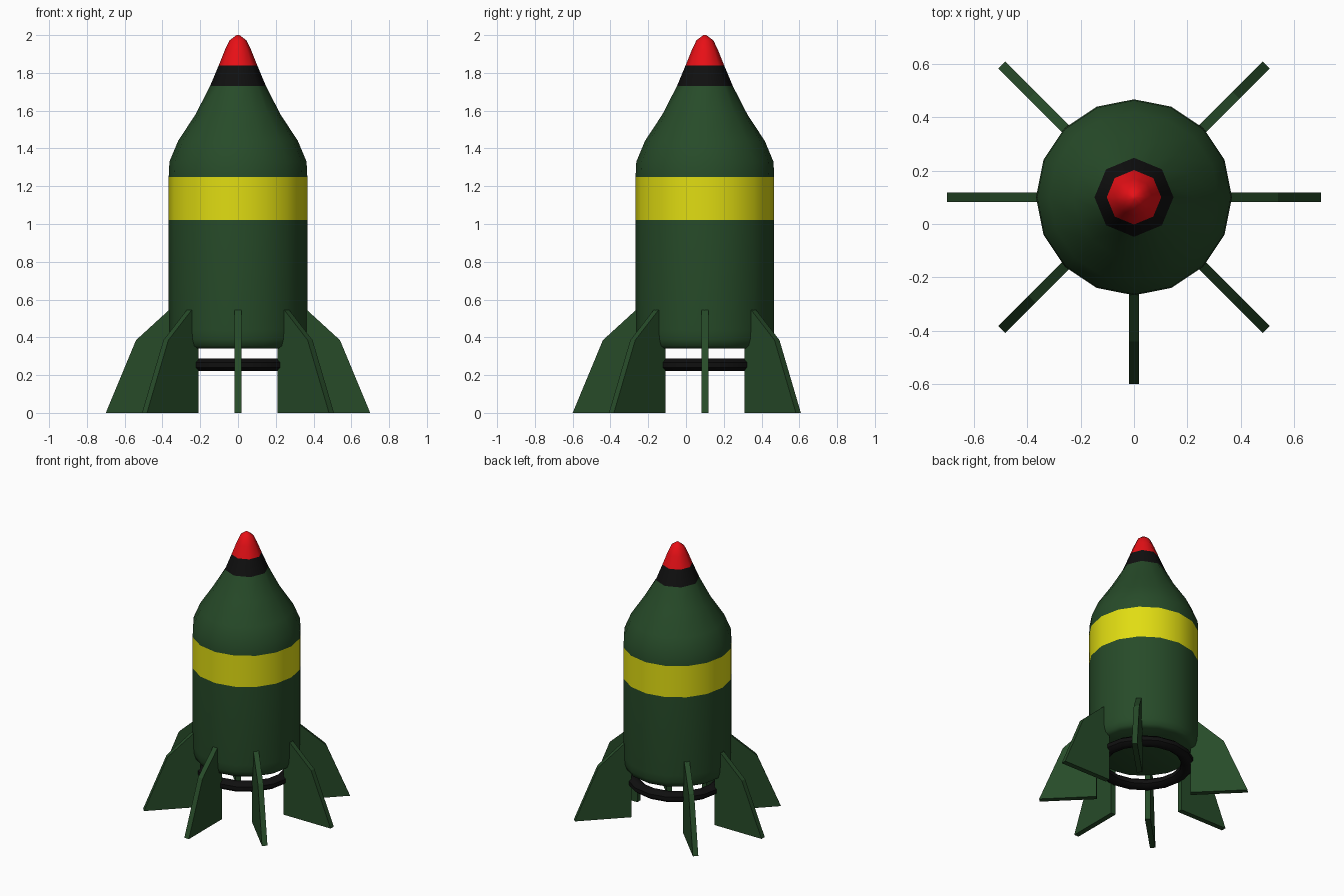
import bpy, bmesh, math
from mathutils import Matrix

if "Cube" in bpy.data.objects:
    bpy.data.objects.remove(bpy.data.objects["Cube"])

CY = 0.1      # body axis sits slightly behind the origin (no rear fin)
SEG = 16


def material(name, rgb):
    m = bpy.data.materials.new(name)
    m.diffuse_color = (*rgb, 1)
    m.use_nodes = True
    m.node_tree.nodes["Principled BSDF"].inputs["Base Color"].default_value = m.diffuse_color
    return m


GREEN = material("dark_green", (0.02, 0.07, 0.022))
YELLOW = material("yellow", (0.75, 0.72, 0.006))
RED = material("red", (0.8, 0.005, 0.008))
BLACK = material("black", (0.005, 0.005, 0.005))


def finish(name, bm, mat, smooth=None):
    bmesh.ops.recalc_face_normals(bm, faces=bm.faces[:])
    me = bpy.data.meshes.new(name)
    bm.to_mesh(me)
    bm.free()
    me.materials.append(mat)
    ob = bpy.data.objects.new(name, me)
    bpy.context.collection.objects.link(ob)
    if smooth:
        bpy.ops.object.select_all(action='DESELECT')
        ob.select_set(True)
        bpy.context.view_layer.objects.active = ob
        bpy.ops.object.shade_smooth_by_angle(angle=math.radians(smooth))
    return ob


def lathe(name, profile, mat, octagon_above=9, cap_start=False, cap_end=False,
          closed=False, smooth=40):
    """Spin (radius, z) points; rings above a height become eight-sided."""
    bm = bmesh.new()
    rings = []
    for r, z in profile:
        ring = []
        for i in range(SEG):
            a = 2 * math.pi * i / SEG
            k = math.cos(math.pi / 8) if z > octagon_above and i % 2 else 1
            ring.append(bm.verts.new((r * k * math.cos(a), CY + r * k * math.sin(a), z)))
        rings.append(ring)
    pairs = list(zip(rings, rings[1:]))
    if closed:
        pairs.append((rings[-1], rings[0]))
    for lo, hi in pairs:
        for i in range(SEG):
            j = (i + 1) % SEG
            bm.faces.new((lo[i], lo[j], hi[j], hi[i]))
    if cap_start:
        bm.faces.new(rings[0])
    if cap_end:
        bm.faces.new(rings[-1])
    return finish(name, bm, mat, smooth)


# Hull sections, bottom to top
lathe("lower_body", [(0.325, 0.34), (0.35, 0.355), (0.362, 0.39), (0.367, 0.44), (0.367, 1.02)],
      GREEN, cap_start=True)
lathe("yellow_band", [(0.367, 1.02), (0.367, 1.25)], YELLOW)
lathe("shoulder", [(0.367, 1.25), (0.363, 1.33), (0.317, 1.44), (0.225, 1.58), (0.148, 1.73)],
      GREEN, octagon_above=1.6)
lathe("nose_collar", [(0.148, 1.73), (0.102, 1.84)], BLACK, octagon_above=1.6, smooth=50)
lathe("nose_tip", [(0.102, 1.84), (0.07, 1.92), (0.045, 1.972), (0.008, 2.0)],
      RED, octagon_above=1.6, cap_end=True, smooth=50)

# Floating ring under the hull
lathe("exhaust_ring", [(0.295 + 0.045 * math.cos(a), 0.254 + 0.036 * math.sin(a))
                       for a in (math.radians(22.5 + 45 * i) for i in range(8))],
      BLACK, closed=True, smooth=50)

# Seven fins, none at the rear
FIN = [(0.315, 0), (0.70, 0), (0.54, 0.385), (0.365, 0.545), (0.315, 0.545)]
for n, deg in enumerate((0, 45, 135, 180, 225, 270, 315), 1):
    bm = bmesh.new()
    face = bm.faces.new([bm.verts.new((r, -0.0185, z)) for r, z in FIN])
    ext = bmesh.ops.extrude_face_region(bm, geom=[face])
    bmesh.ops.translate(bm, vec=(0, 0.037, 0),
                        verts=[v for v in ext["geom"] if isinstance(v, bmesh.types.BMVert)])
    if not any(f.normal.y < -0.9 for f in bm.faces) and len(bm.faces) < 7:
        bm.faces.new([v for v in bm.verts if v.co.y < 0])
    bm.transform(Matrix.Translation((0, CY, 0)) @ Matrix.Rotation(math.radians(deg), 4, 'Z'))
    finish(f"fin_{n}", bm, GREEN)
